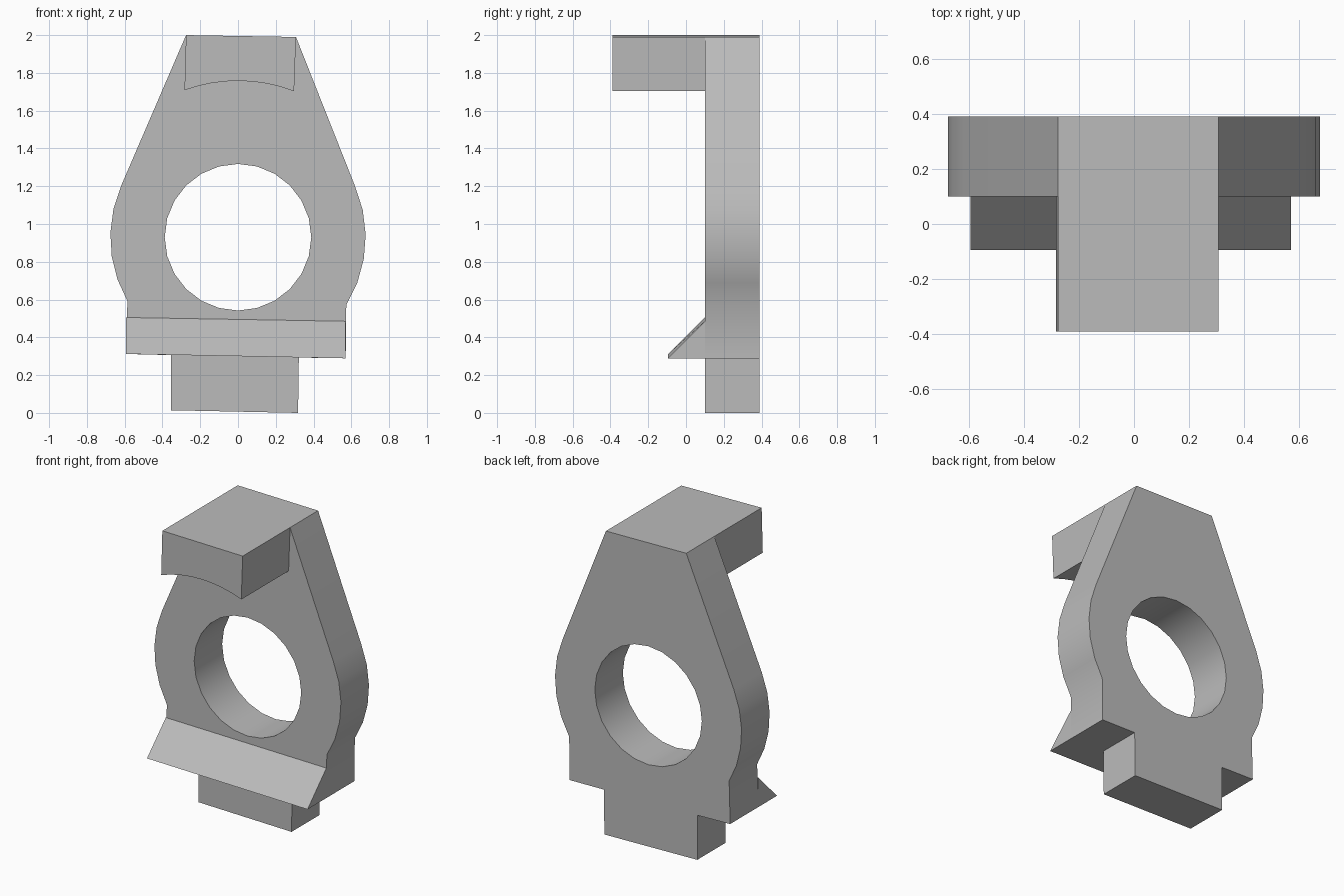
import bpy, bmesh
from math import sin, cos, radians, sqrt

if "Cube" in bpy.data.objects:
    bpy.data.objects.remove(bpy.data.objects["Cube"], do_unlink=True)

grey = bpy.data.materials.new("plain grey")
grey.use_nodes = True
colour = (0.5, 0.5, 0.5, 1)
grey.diffuse_color = colour
grey.node_tree.nodes["Principled BSDF"].inputs["Base Color"].default_value = colour

RING_Z = 0.93          # centre height of the ring
FACE, BACK = 0.10, 0.39


def arc(radius, start, end, steps):
    """Points (x, z) on a circle around the ring centre, angles in degrees."""
    angles = [radians(start + (end - start) * i / steps) for i in range(steps + 1)]
    return [(radius * cos(a), RING_Z + radius * sin(a)) for a in angles]


def finish(name, bm):
    bmesh.ops.recalc_face_normals(bm, faces=bm.faces)
    mesh = bpy.data.meshes.new(name)
    bm.to_mesh(mesh)
    bm.free()
    mesh.materials.append(grey)
    obj = bpy.data.objects.new(name, mesh)
    bpy.context.collection.objects.link(obj)
    bpy.ops.object.select_all(action='DESELECT')
    obj.select_set(True)
    bpy.context.view_layer.objects.active = obj
    bpy.ops.object.shade_smooth_by_angle(angle=radians(30))
    return obj


def extruded(name, loops, y0, y1):
    """Fill closed (x, z) loops, later ones being holes, and extrude along y."""
    bm = bmesh.new()
    for loop in loops:
        verts = [bm.verts.new((x, y0, z)) for x, z in loop]
        for a, b in zip(verts, verts[1:] + verts[:1]):
            bm.edges.new((a, b))
    bmesh.ops.triangle_fill(bm, use_beauty=True, use_dissolve=False, edges=bm.edges[:])
    out = bmesh.ops.extrude_face_region(bm, geom=bm.faces[:])
    moved = [g for g in out["geom"] if isinstance(g, bmesh.types.BMVert)]
    bmesh.ops.translate(bm, verts=moved, vec=(0, y1 - y0, 0))
    return finish(name, bm)


# Upright plate with round hole, shoulders and bottom tab
top_left, top_right = (-0.275, 2.0), (0.307, 1.99)
outline = [top_left, (-0.355, 1.81), *arc(0.676, 156.5, 210, 5),
           (-0.593, 0.312), (-0.355, 0.306), (-0.355, 0.014),
           (0.318, 0.0), (0.322, 0.293), (0.57, 0.289),
           *arc(0.676, -32, 23.5, 5), top_right]
hole = arc(0.388, 0, 345, 23)
outline.remove((-0.355, 1.81))
extruded("ring_plate", [outline, hole], FACE, BACK)

# Overhanging top block with a concave underside
underside = arc(0.828, 69, 110, 8)
extruded("top_block", [[top_left, top_right, *underside]], -0.39, FACE)

# Sloping ledge: a triangular prism across the plate, slightly tilted
bm = bmesh.new()
ends = []
for x, low, high in ((-0.593, 0.312, 0.505), (0.57, 0.289, 0.485)):
    ends.append([bm.verts.new(p) for p in
                 ((x, FACE, low), (x, -0.095, low), (x, FACE, high))])
left, right = ends
bm.faces.new(left)
bm.faces.new(right)
for i in range(3):
    j = (i + 1) % 3
    bm.faces.new((left[i], left[j], right[j], right[i]))
finish("sloping_ledge", bm)
